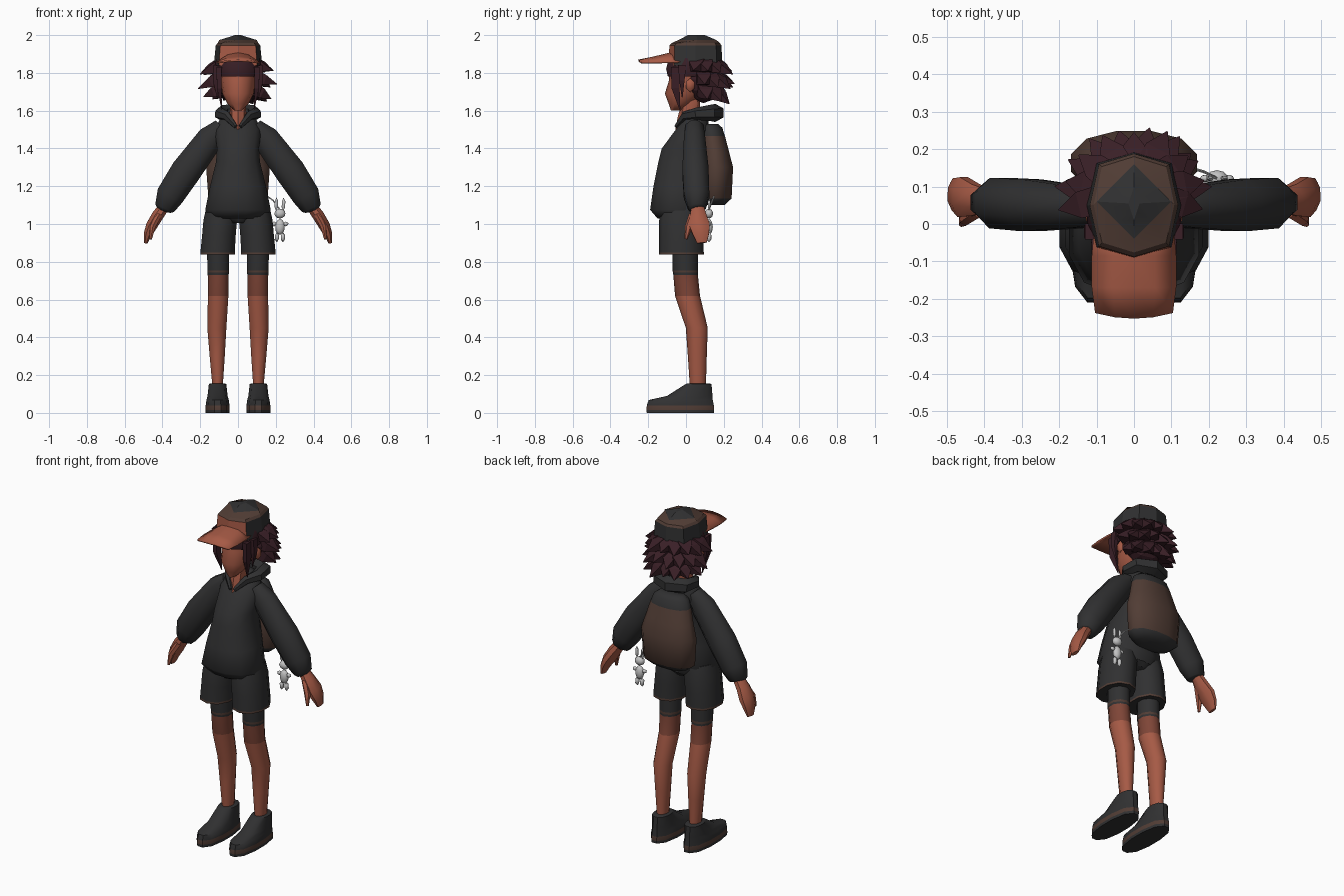
import bpy, bmesh, math, random
from mathutils import Vector, Matrix

if "Cube" in bpy.data.objects:
    bpy.data.objects.remove(bpy.data.objects["Cube"])

random.seed(4)
PALETTE = {
    "charcoal_cloth": (0.030, 0.030, 0.031),
    "skin": (0.38, 0.102, 0.060),
    "shaded_skin": (0.21, 0.060, 0.038),
    "brown_canvas": (0.082, 0.046, 0.035),
    "maroon_hair": (0.042, 0.014, 0.020),
    "pale_plush": (0.55, 0.55, 0.55),
}
MATS = []
for label, rgb in PALETTE.items():
    m = bpy.data.materials.new(label)
    m.diffuse_color = (*rgb, 1)
    m.use_nodes = True
    m.node_tree.nodes["Principled BSDF"].inputs["Base Color"].default_value = m.diffuse_color
    MATS.append(m)
DARK, SKIN, SHADE, BROWN, HAIR, PALE = range(6)


def finish(name, bm, mat, mirror=False, angle=40):
    """Colour faces by index or rule, then make the object."""
    bmesh.ops.recalc_face_normals(bm, faces=bm.faces)
    rule = mat if callable(mat) else (lambda c, n: mat)
    for f in bm.faces:
        f.normal_update()
        f.material_index = rule(f.calc_center_median(), f.normal)
    me = bpy.data.meshes.new(name)
    bm.to_mesh(me)
    bm.free()
    for m in MATS:
        me.materials.append(m)
    ob = bpy.data.objects.new(name, me)
    bpy.context.collection.objects.link(ob)
    bpy.ops.object.select_all(action='DESELECT')
    ob.select_set(True)
    bpy.context.view_layer.objects.active = ob
    if angle:
        bpy.ops.object.shade_smooth_by_angle(angle=math.radians(angle))
    if mirror:
        mod = ob.modifiers.new("mirror", 'MIRROR')
        mod.use_mirror_merge = False
    return ob


def skin_rings(bm, rings):
    loops = [[bm.verts.new(p) for p in r] for r in rings]
    n = len(loops[0])
    for a, b in zip(loops, loops[1:]):
        for i in range(n):
            j = (i + 1) % n
            bm.faces.new((a[i], a[j], b[j], b[i]))
    bm.faces.new(loops[0])
    bm.faces.new(loops[-1])


def oval(c, u, v, n, p=2.0, off=0.0):
    pts = []
    for i in range(n):
        a = 2 * math.pi * (i + off) / n
        x, y = math.cos(a), math.sin(a)
        k = (abs(x) ** p + abs(y) ** p) ** (-1 / p)
        pts.append(Vector(c) + Vector(u) * x * k + Vector(v) * y * k)
    return pts


def stack(name, rows, mat, n=10, p=2.0, off=0.0, **kw):
    """Loft of level rings: (z, cx, cy, rx, ry[, power])."""
    bm = bmesh.new()
    skin_rings(bm, [oval((r[1], r[2], r[0]), (r[3], 0, 0), (0, r[4], 0), n,
                         r[5] if len(r) > 5 else p, off) for r in rows])
    return finish(name, bm, mat, **kw)


def tube(bm, pts, radii, ref, n=6):
    """Loft along a path, radii (ru, rv) given per point."""
    pts = [Vector(q) for q in pts]
    rings = []
    for i, q in enumerate(pts):
        t = (pts[min(i + 1, len(pts) - 1)] - pts[max(i - 1, 0)]).normalized()
        u = Vector(ref).cross(t).normalized()
        v = t.cross(u)
        rings.append(oval(q, u * radii[i][0], v * radii[i][1], n, off=0.5))
    skin_rings(bm, rings)


def ball(bm, c, s, sub=1):
    mat = Matrix.Translation(c) @ Matrix.Diagonal((*s, 1))
    bmesh.ops.create_icosphere(bm, subdivisions=sub, radius=1, matrix=mat)


# Head, ears and neck
stack("head", [(1.60, 0, -.05, .02, .03), (1.635, 0, -.033, .055, .058),
               (1.69, 0, -.008, .083, .104), (1.76, 0, .015, .092, .105),
               (1.87, 0, .03, .1, .12)], SKIN, n=12, angle=60)
bm = bmesh.new()
ball(bm, (.116, .022, 1.735), (.016, .026, .038))
finish("ear", bm, SKIN, mirror=True)
stack("neck", [(1.50, 0, -.002, .022, .055), (1.57, 0, .015, .045, .058),
               (1.67, 0, .03, .04, .045)], SKIN, n=8)

# Hair: core, fringe band, side locks and radial spikes
bm = bmesh.new()
ball(bm, (0, .092, 1.765), (.13, .105, .125), 2)
finish("hair_core", bm, HAIR, angle=0)
stack("hair_fringe", [(1.78, 0, .03, .115, .13), (1.82, 0, .03, .13, .14),
                      (1.88, 0, .035, .118, .13)], HAIR, n=12, off=.5)
bm = bmesh.new()
tube(bm, [(.10, -.055, 1.83), (.1, -.055, 1.72), (.085, -.032, 1.605)],
     [(.02, .036), (.016, .03), (.002, .003)], (0, 1, 0), 4)
tube(bm, [(.118, -.02, 1.84), (.122, -.022, 1.76), (.11, -.02, 1.67)],
     [(.018, .03), (.016, .02), (.002, .003)], (0, 1, 0), 4)
finish("side_lock", bm, HAIR, mirror=True, angle=0)
bm = bmesh.new()
for z, drop, reach, count, start in ((1.83, .035, .195, 9, -6), (1.765, .045, .2, 8, 12), (1.70, .06, .178, 7, 18)):
    for i in range(count):
        a = math.radians(start + (180 - 2 * start) * i / (count - 1))
        r = reach * random.uniform(.88, 1.04) * (1 + .12 * abs(math.sin(2 * a)))
        dx, dy = math.cos(a), math.sin(a)
        base = Vector((dx * .075, .075 + dy * .065, z + .02))
        tip = Vector((dx * r, .058 + dy * r * .95, z - drop * random.uniform(.4, 1.2)))
        tube(bm, [base, base.lerp(tip, .5), tip],
             [(.056, .052), (.05, .038), (.002, .002)], (0, 0, 1), 4)
finish("hair_spikes", bm, HAIR, angle=0)


# Cap crown with front panel and top diamond, and its arched brim
def cap_rule(c, n):
    if c.z > 1.976:
        return DARK
    if c.z > 1.951:
        return BROWN
    return SKIN if c.y < -.04 else DARK


stack("cap_crown", [(1.84, 0, .05, .128, .142, 3), (1.945, 0, .05, .118, .138, 3),
                    (1.958, 0, .052, .108, .128, 3), (1.974, 0, .06, .099, .1, 1.0),
                    (2.0, 0, .055, .015, .045, 1.0)], cap_rule, n=8, angle=20)
bm = bmesh.new()
rows = []
for y, w, arch in ((-.03, .108, .05), (-.085, .113, .048), (-.17, .113, .027), (-.238, .104, .01)):
    row = []
    for k in (-1, -.5, 0, .5, 1):
        bow = 1 - k * k
        row.append(bm.verts.new((k * w, y - (.015 * bow if y < -.2 else 0), 1.86 + arch * bow)))
    rows.append(row)
for a, b in zip(rows, rows[1:]):
    for i in range(4):
        bm.faces.new((a[i], a[i + 1], b[i + 1], b[i]))
brim = finish("cap_brim", bm, SKIN)
brim.modifiers.new("thickness", 'SOLIDIFY').thickness = .01

# Hooded top: body, hood roll, sleeves
stack("hoodie_body", [(1.03, 0, -.035, .148, .118), (1.075, 0, -.045, .176, .147),
                      (1.2, 0, -.035, .15, .139), (1.33, 0, -.02, .118, .128),
                      (1.40, 0, -.008, .113, .122), (1.5, 0, .035, .125, .09),
                      (1.55, 0, .05, .10, .068), (1.59, 0, .065, .06, .045)],
      DARK, n=12, p=2.5, off=.5, angle=60)
half = [(.012, -.052, 1.515), (.058, -.008, 1.57), (.09, .055, 1.582), (.082, .125, 1.588)]
path = half + [(0, .155, 1.588)] + [(-x, y, z) for x, y, z in reversed(half)]
rad = [(.01, .012), (.022, .026), (.036, .034), (.044, .042)]
bm = bmesh.new()
tube(bm, path, rad + [(.05, .048)] + rad[::-1], (0, 0, 1), 6)
finish("hood", bm, DARK)
bm = bmesh.new()
tube(bm, [(.085, .045, 1.515), (.145, .045, 1.455), (.275, .05, 1.28), (.36, .056, 1.15),
          (.388, .058, 1.085), (.392, .06, 1.075)],
     [(.05, .05), (.076, .06), (.087, .075), (.08, .073), (.058, .05), (.04, .04)], (0, 1, 0), 8)
finish("sleeve", bm, DARK, mirror=True, angle=60)

# Mitten-like hands with a separate thumb
bm = bmesh.new()
tube(bm, [(.385, .062, 1.10), (.425, .064, 1.045), (.458, .072, .99), (.478, .08, .945), (.488, .085, .90)],
     [(.03, .032), (.034, .046), (.032, .058), (.023, .046), (.01, .028)], (0, 1, 0), 8)
tube(bm, [(.42, .04, 1.045), (.452, .014, .985), (.462, .0, .92)],
     [(.018, .026), (.017, .02), (.007, .008)], (0, 1, 0), 6)
finish("hand", bm, SKIN, mirror=True)

# Shorts with joined seat, legs and shoes
stack("shorts_seat", [(1.005, 0, -.025, .05, .09), (1.03, 0, -.025, .13, .11),
                      (1.09, 0, -.03, .15, .115)], DARK, n=10, p=2.6, off=.5)
stack("shorts_leg", [(.838, .108, -.025, .094, .119), (.85, .108, -.025, .094, .119),
                     (.94, .101, -.025, .092, .118), (1.02, .094, -.025, .092, .117),
                     (1.09, .085, -.025, .085, .105)],
      lambda c, n: BROWN if c.z < .85 and n.z > -.5 else DARK,
      n=10, p=2.25, off=.5, mirror=True, angle=60)


def leg_rule(c, n):
    if c.z > .752 or .735 < c.z < .742:
        return DARK
    return BROWN if c.z > .735 else SHADE if c.z > .62 else SKIN


stack("leg", [(.90, .105, -.006, .062, .068), (.755, .105, -.004, .06, .067),
              (.742, .105, -.003, .06, .066), (.73, .105, -.002, .058, .065),
              (.62, .105, .008, .057, .066), (.45, .112, .057, .053, .058),
              (.30, .11, .06, .042, .05), (.13, .108, .063, .028, .042)],
      leg_rule, n=10, off=.5, mirror=True, angle=60)
stack("shoe", [(0, .108, -.03, .064, .18), (.016, .108, -.03, .065, .182),
               (.04, .108, -.03, .064, .18), (.068, .108, -.028, .06, .172),
               (.09, .108, .02, .054, .122), (.152, .108, .066, .047, .07),
               (.156, .108, .066, .04, .06)],
      lambda c, n: BROWN if .016 < c.z < .04 else DARK, n=12, p=2.5, off=.5, mirror=True)

# Backpack with dark flap and base
stack("backpack", [(1.10, 0, .15, .115, .055), (1.135, 0, .16, .16, .083),
                   (1.30, 0, .163, .172, .088), (1.38, 0, .155, .148, .075),
                   (1.465, 0, .142, .125, .066), (1.51, 0, .135, .108, .058),
                   (1.53, 0, .135, .08, .035)],
      lambda c, n: DARK if c.z > 1.465 or c.z < 1.13 else BROWN, n=12, p=2.3, off=.5, angle=50)

# Plush rabbit charm on a cord
bm = bmesh.new()
cx, cy = .222, .122
ball(bm, (cx, cy, 1.055), (.03, .022, .026), 2)
ball(bm, (cx, cy, .985), (.026, .02, .042), 2)
for s in (-1, 1):
    ball(bm, (cx + s * .019, cy, 1.105), (.011, .008, .036))
    ball(bm, (cx + s * .031, cy, 1.0), (.016, .011, .013))
    ball(bm, (cx + s * .016, cy, .93), (.013, .014, .027))
finish("rabbit_charm", bm, PALE, angle=60)
bm = bmesh.new()
tube(bm, [(.15, .15, 1.15), (.185, .14, 1.125), (cx, cy, 1.075)], [(.004, .004)] * 3, (0, 1, 0), 5)
finish("charm_cord", bm, PALE)
